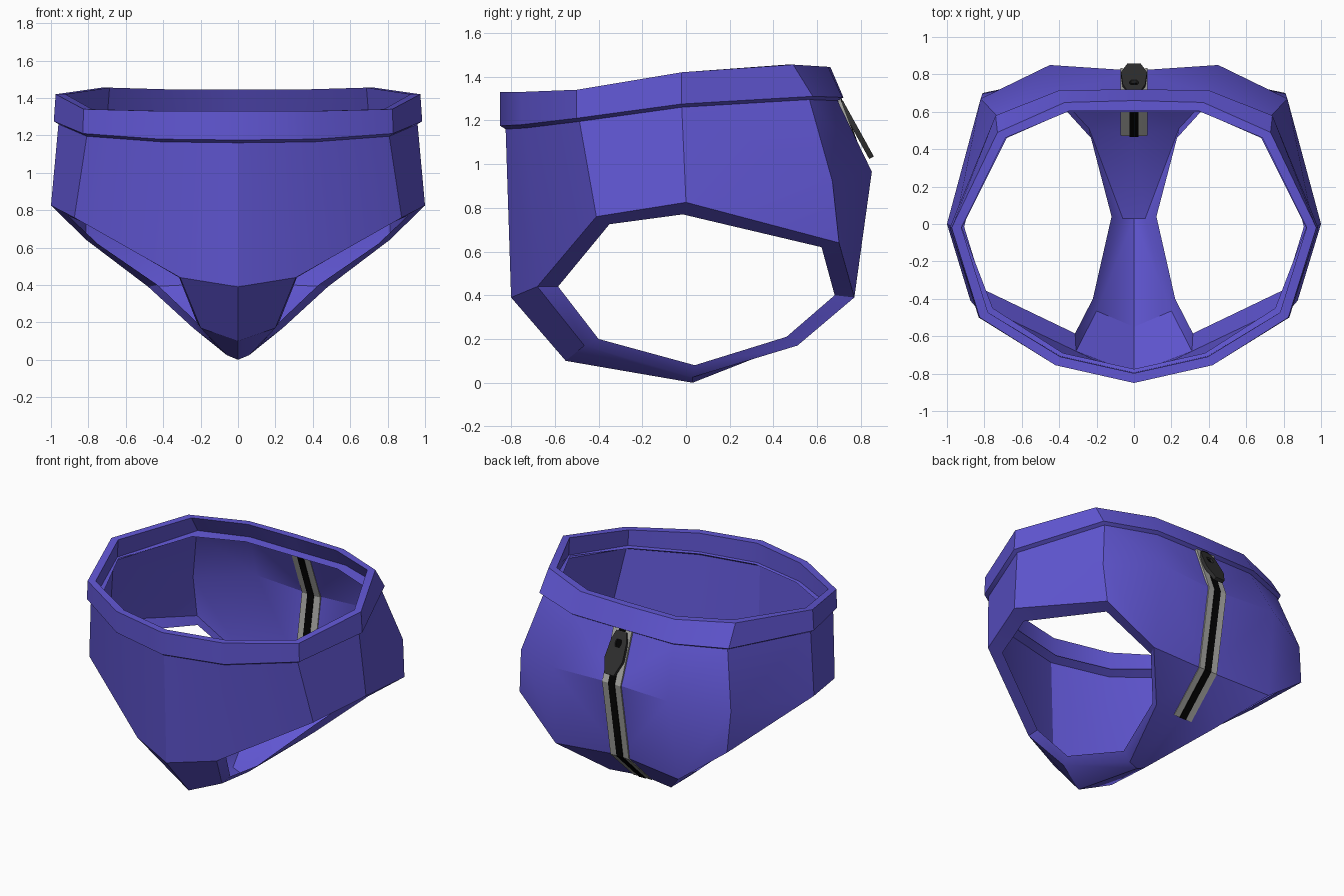
import bpy, bmesh, math
from mathutils import Vector, Matrix

if "Cube" in bpy.data.objects:
    bpy.data.objects.remove(bpy.data.objects["Cube"])


def material(name, color):
    m = bpy.data.materials.new(name)
    m.diffuse_color = (*color, 1)
    m.use_nodes = True
    m.node_tree.nodes["Principled BSDF"].inputs["Base Color"].default_value = m.diffuse_color
    return m


BLUE = material("blue_cloth", (0.12, 0.095, 0.66))
GREY = material("grey_tape", (0.4, 0.4, 0.38))
BLACK = material("black_teeth", (0.001, 0.001, 0.001))
DARK = material("dark_metal", (0.03, 0.03, 0.03))


def build(name, verts, faces, mat, mirror=False, angle=30):
    bm = bmesh.new()
    vs = [bm.verts.new(v) for v in verts]
    for f in faces:
        bm.faces.new([vs[i] for i in f])
    if mirror:
        bmesh.ops.mirror(bm, geom=bm.verts[:] + bm.edges[:] + bm.faces[:],
                         matrix=Matrix(), merge_dist=0.0005, axis='X')
        bmesh.ops.remove_doubles(bm, verts=bm.verts[:], dist=0.0005)
    bmesh.ops.recalc_face_normals(bm, faces=bm.faces[:])
    me = bpy.data.meshes.new(name)
    bm.to_mesh(me)
    bm.free()
    ob = bpy.data.objects.new(name, me)
    bpy.context.collection.objects.link(ob)
    me.materials.append(mat)
    bpy.ops.object.select_all(action='DESELECT')
    ob.select_set(True)
    bpy.context.view_layer.objects.active = ob
    bpy.ops.object.shade_smooth_by_angle(angle=math.radians(angle))
    return ob


def inset(points, dist, dz=0):
    """Move points horizontally toward the vertical axis."""
    return [Vector(p) - Vector((p[0], p[1], 0)).normalized() * dist + Vector((0, 0, dz))
            for p in points]


# Waistband: closed section swept round the waist, with an inner ledge
top = [(0, -.85, 1.33), (.42, -.755, 1.33), (.825, -.5, 1.34), (.975, -.02, 1.42),
       (.73, .49, 1.455), (.37, .65, 1.445), (0, .66, 1.445)]
low = [(0, -.85, 1.175), (.42, -.755, 1.18), (.83, -.5, 1.21), (.985, -.02, 1.275),
       (.74, .58, 1.31), (.40, .715, 1.305), (0, .72, 1.305)]
hem = inset(low, .025, -.015)
ledge = [Vector((x, y, p[2] + .015)) for (x, y), p in zip(
    [(0, -.775), (.38, -.69), (.755, -.45), (.92, -.02), (.68, .46), (.36, .60), (0, .60)], low)]
loops = [top, low, hem, ledge, inset(low, .055, .02), inset(top, .052)]
faces = [(r * 7 + i, r * 7 + i + 1, (r + 1) % 6 * 7 + i + 1, (r + 1) % 6 * 7 + i)
         for r in range(6) for i in range(6)]
build("waistband", sum(loops, []), faces, BLUE, True)

# Brief body: single sheet, right half (hem row, centre line, back points)
pts = {f"t{i}": p for i, p in enumerate(hem)}
pts.update(m0=(0, -.80, .39), c1=(0, -.55, .10), c2=(0, .03, 0),
           c3=(0, .475, .175), b0=(0, .725, .415),
           k0=(0, .82, .96), k1=(.45, .85, .965), k2=(.82, .67, .92))
# Leg opening edge and the inward flange around it
pts.update(A=(1, 0, .825), B=(.875, -.41, .76), C=(.31, -.68, .44), D=(.2, -.465, .17),
           E=(.06, .03, .025), F=(.24, .51, .17), G=(.48, .77, .39), H=(.81, .70, .64))
flange = [(.908, -.015, .77), (.805, -.35, .725), (.315, -.585, .44), (.22, -.4, .2),
          (.12, .04, .08), (.23, .46, .21), (.43, .68, .40), (.75, .62, .62)]
panels = ["t0 t1 C m0", "t1 t2 B C", "t2 t3 A B", "t3 t4 k2 A", "A k2 H",
          "t4 t5 k1 k2", "t5 t6 k0 k1", "k2 k1 G H", "k1 k0 b0 G",
          "b0 c3 F G", "c3 c2 E F", "c2 c1 D E", "c1 m0 C D"]
keys = list(pts)
n = len(keys)
faces = [[keys.index(k) for k in p.split()] for p in panels]
leg = [keys.index(k) for k in "ABCDEFGH"]
faces += [(leg[(i + 1) % 8], leg[i], n + i, n + (i + 1) % 8) for i in range(8)]
build("brief_body", list(pts.values()) + flange, faces, BLUE, True)


# Zip tape and teeth: thin strips following the back, visible from both sides
def strip(name, half, lift, mat):
    path = [Vector(p) for p in ((0, .697, 1.30), (0, .82, .96), (0, .725, .415), (0, .475, .175))]
    outward = [Vector(p).normalized() for p in ((0, 1, .3), (0, 1, .08), (0, 1, -.5), (0, 1, -1))]
    slope = [(0, 0), (.06, 0), (.09, -.03), (.05, -.01)]  # tape follows the centre groove
    verts = []
    for p, d, (sy, sz) in zip(path, outward, slope):
        side = Vector((half, half * sy, half * sz))
        left = Vector((-side.x, side.y, side.z))
        verts += [p + left + d * lift, p + d * lift, p + side + d * lift,
                  p + side - d * lift, p - d * lift, p + left - d * lift]
    faces = [(r * 6 + k, r * 6 + (k + 1) % 6, r * 6 + 6 + (k + 1) % 6, r * 6 + 6 + k)
             for r in range(3) for k in range(6)] + [tuple(range(6)), tuple(range(18, 24))]
    build(name, verts, faces, mat)


strip("zip_tape", .072, .009, GREY)
strip("zip_teeth", .025, .014, BLACK)

# Zip puller: tapered plate with a small hole, hanging off the back
shape = [(.04, 0), (.06, .06), (.07, .19), (.035, .29),
         (-.035, .29), (-.07, .19), (-.06, .06), (-.04, 0)]
hole = [(.018, .055), (.023, .07), (.023, .09), (.016, .105),
        (-.016, .105), (-.023, .09), (-.023, .07), (-.018, .055)]
start, down = Vector((0, .708, 1.283)), Vector((0, .485, -.875))
normal = Vector((0, .875, .485))
verts = [Vector((x, 0, 0)) + start + down * s + normal * h
         for pts, h in ((shape, -.012), (shape, .012), (hole, .012), (hole, -.012))
         for x, s in pts]
faces = [(r * 8 + i, r * 8 + (i + 1) % 8, (r + 1) % 4 * 8 + (i + 1) % 8, (r + 1) % 4 * 8 + i)
         for r in range(4) for i in range(8)]
build("zip_puller", verts, faces, DARK)
